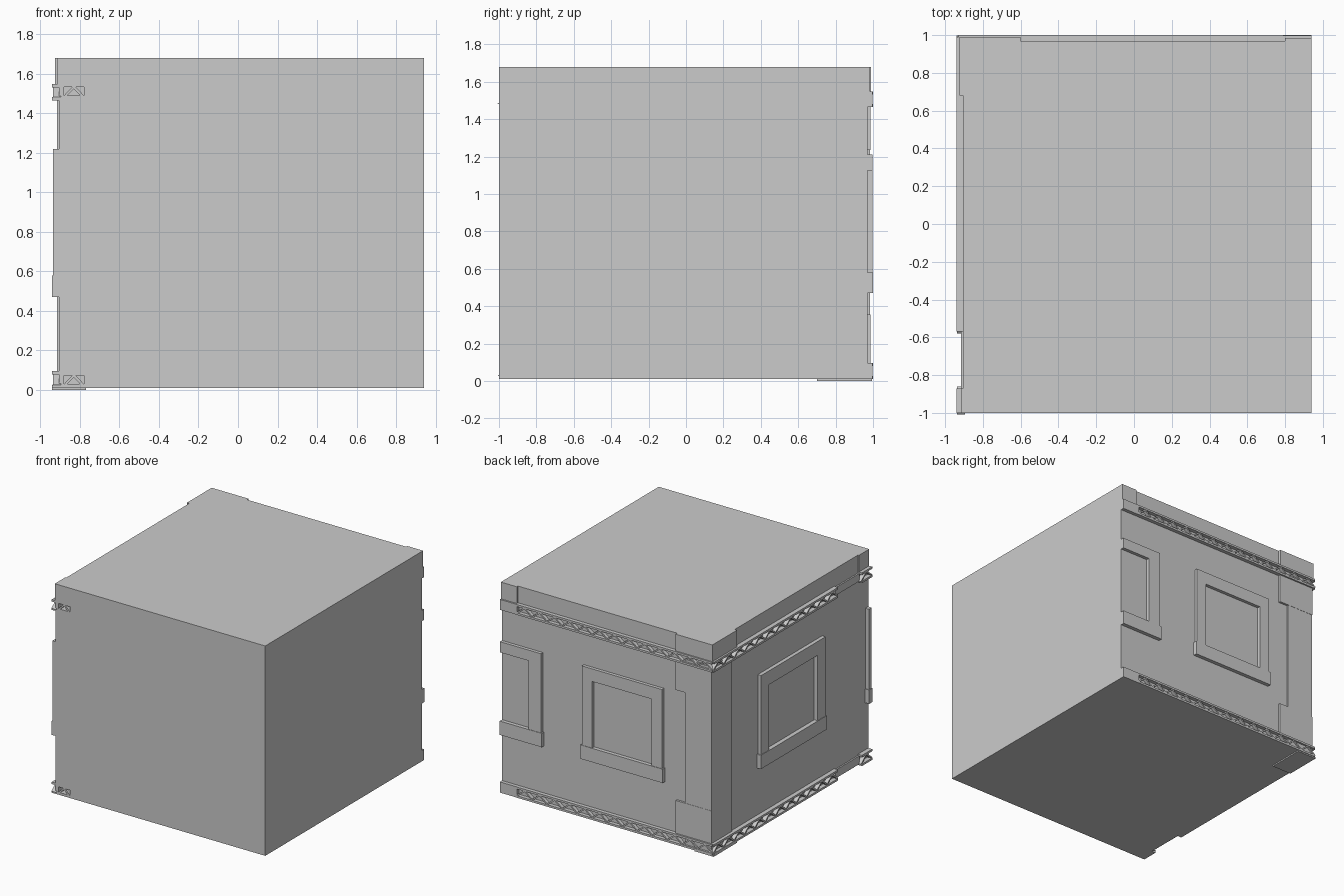
import bpy
import bmesh
from mathutils import Vector

cube = bpy.data.objects.get("Cube")
if cube:
    bpy.data.objects.remove(cube, do_unlink=True)

stone = bpy.data.materials.new("pale grey stone")
stone.use_nodes = True
GREY = (0.6, 0.6, 0.6, 1)
stone.diffuse_color = GREY
stone.node_tree.nodes["Principled BSDF"].inputs["Base Color"].default_value = GREY

BACK_WALL, LEFT_WALL = 0.97, 0.905
TOP = 1.68


# Facade placement: u runs along the wall, d is the distance from the wall
def on_back(u, z, d):
    return Vector((u, BACK_WALL + d, z))


def on_side(u, z, d):
    return Vector((-LEFT_WALL - d, u, z))


def plain(x, z, y):
    return Vector((x, y, z))


def prism(bm, place, outline, d0, d1):
    """Extrude a (u, z) outline from depth d0 to d1."""
    inner = [bm.verts.new(place(u, z, d0)) for u, z in outline]
    outer = [bm.verts.new(place(u, z, d1)) for u, z in outline]
    bm.faces.new(inner)
    bm.faces.new(outer[::-1])
    for i in range(len(outline)):
        j = (i + 1) % len(outline)
        bm.faces.new((inner[j], inner[i], outer[i], outer[j]))


def slab(bm, place, u0, u1, z0, z1, d1, d0=-0.01):
    prism(bm, place, [(u0, z0), (u1, z0), (u1, z1), (u0, z1)], d0, d1)


def finish(name, bm):
    bmesh.ops.recalc_face_normals(bm, faces=bm.faces)
    mesh = bpy.data.meshes.new(name)
    bm.to_mesh(mesh)
    bm.free()
    mesh.materials.append(stone)
    obj = bpy.data.objects.new(name, mesh)
    bpy.context.scene.collection.objects.link(obj)
    return obj


# Main block with small sockets where the trims meet the front
bm = bmesh.new()
slab(bm, plain, -LEFT_WALL, 0.94, 0.01, TOP, BACK_WALL, -1)
block = finish("main_block", bm)

bm = bmesh.new()
for z in (0.05, 1.51):
    slab(bm, plain, -0.88, -0.78, z - 0.02, z + 0.022, -0.94, -1.1)
cutter = finish("socket_cutter", bm)
cutter.hide_render = True
cutter.hide_viewport = True
cut = block.modifiers.new("sockets", "BOOLEAN")
cut.object = cutter
cut.solver = "EXACT"

# Diagonal pieces left standing in the sockets
bm = bmesh.new()
for z in (0.05, 1.51):
    prism(bm, plain, [(-0.88, z - 0.02), (-0.865, z - 0.02), (-0.82, z + 0.022), (-0.84, z + 0.022)], -1, -0.935)
    prism(bm, plain, [(-0.80, z - 0.02), (-0.78, z - 0.02), (-0.82, z + 0.022), (-0.84, z + 0.022)], -1, -0.935)
finish("socket_braces", bm)


def window(name, place, u0, u1, side, head, depth, open_end=False):
    """Raised frame around a flat pane, with a wider sill."""
    bm = bmesh.new()
    slab(bm, place, u0, u1, 1.21 - head, 1.21, depth)
    slab(bm, place, u0, u0 + side, 0.58, 1.21 - head, depth)
    if not open_end:
        slab(bm, place, u1 - side, u1, 0.58, 1.21 - head, depth)
    lip = 0 if open_end else 0.01
    slab(bm, place, u0 - 0.01, u1 + lip, 0.47, 0.58, depth + 0.004)
    finish(name, bm)


window("back_window_frame", on_back, -0.485, 0.22, 0.09, 0.1, 0.026)
window("back_half_window_frame", on_back, 0.58, 0.94, 0.11, 0.085, 0.026, True)
window("side_window_frame", on_side, -0.42, 0.39, 0.1, 0.11, 0.03)

# Sliver of frame and sill at the front end of the side wall
bm = bmesh.new()
slab(bm, on_side, -1, -0.965, 0.58, 1.22, 0.03)
slab(bm, on_side, -1, -0.96, 0.47, 0.58, 0.035)
finish("side_end_frame", bm)


def lattice(bm, place, u0, u1, z0, z1, depth):
    """Two rails joined by zigzag braces."""
    rail = 0.016
    slab(bm, place, u0, u1, z0, z0 + rail, depth)
    slab(bm, place, u0, u1, z1 - rail, z1, depth)
    count = max(2, round((u1 - u0) / 0.065))
    step, w = (u1 - u0) / count, 0.009
    lo, hi = z0 + rail, z1 - rail
    for i in range(count):
        a, b = u0 + i * step, u0 + (i + 1) * step
        za, zb = (lo, hi) if i % 2 == 0 else (hi, lo)
        prism(bm, place, [(a - w, za), (a + w, za), (b + w, zb), (b - w, zb)], -0.01, depth - 0.003)


# Lattice trims around the two decorated walls
for label, z0, z1 in (("lower", 0.01, 0.095), ("upper", 1.465, 1.547)):
    bm = bmesh.new()
    lattice(bm, on_back, -0.93, 0.79, z0, z1, 0.03)
    slab(bm, on_back, 0.79, 0.94, z0, z1, 0.028)
    finish(label + "_back_trim", bm)
    bm = bmesh.new()
    lattice(bm, on_side, -0.57, 0.99, z0, z1, 0.035)
    slab(bm, on_side, -0.87, -0.57, z0 + 0.01, z1 - 0.01, 0.012)
    lattice(bm, on_side, -1, -0.87, z0, z1, 0.035)
    finish(label + "_side_trim", bm)

# Corner pilaster with base and capital
bm = bmesh.new()
slab(bm, plain, -0.915, -0.68, 0.01, 1.5, 0.985, 0.73)
slab(bm, plain, -0.915, -0.60, 0.09, 0.355, 0.987, 0.73)
slab(bm, plain, -0.915, -0.60, 1.235, 1.47, 0.987, 0.73)
finish("corner_pilaster", bm)

# Cornice blocks above the upper trim
bm = bmesh.new()
slab(bm, plain, -0.925, -0.60, 1.54, TOP, 0.99, 0.68)
slab(bm, on_back, 0.80, 0.94, 1.54, TOP, 0.015)
slab(bm, on_side, -1, -0.87, 1.54, TOP, 0.008)
finish("cornice_blocks", bm)

# Thin foot under the decorated corner
bm = bmesh.new()
slab(bm, plain, -0.94, -0.77, 0, 0.012, 0.995, 0.70)
finish("corner_foot", bm)
